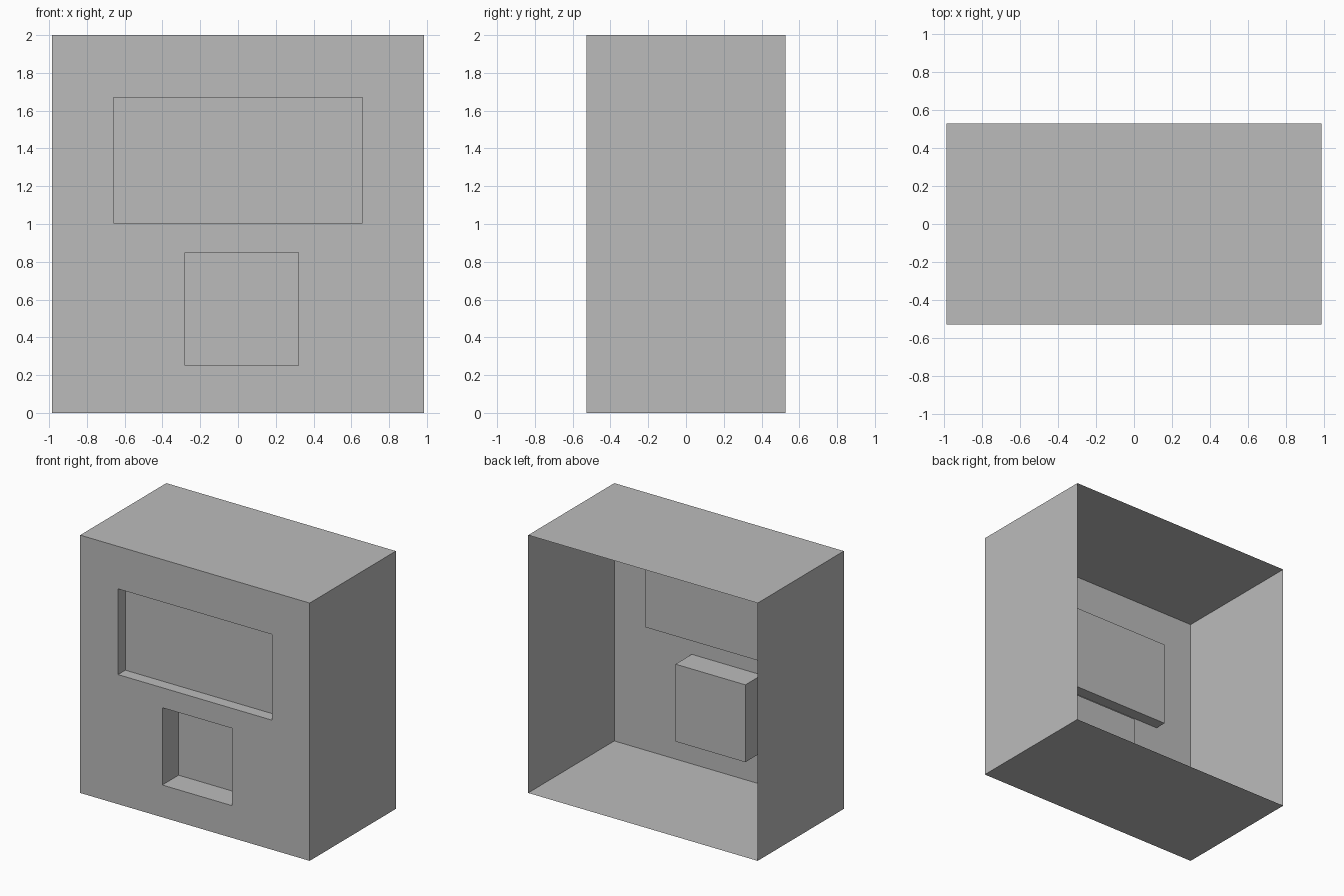
import bpy
import bmesh
from mathutils import Vector

default_cube = bpy.data.objects.get("Cube")
if default_cube:
    bpy.data.objects.remove(default_cube, do_unlink=True)

WIDTH, DEPTH, HEIGHT = 1.97, 1.056, 2.0

# Each recess: x range, z range, depth
RECESSES = [
    ((-0.66, 0.66), (1.005, 1.67), 0.09),
    ((-0.28, 0.32), (0.25, 0.85), 0.2),
]

# Plain grey material
grey = bpy.data.materials.new("plain grey")
grey.use_nodes = True
colour = (0.5, 0.5, 0.5, 1.0)
grey.diffuse_color = colour
grey.node_tree.nodes["Principled BSDF"].inputs["Base Color"].default_value = colour

# Thin-walled case, open at the back
bm = bmesh.new()
bmesh.ops.create_cube(bm, size=1)
bmesh.ops.scale(bm, vec=(WIDTH, DEPTH, HEIGHT), verts=bm.verts)
bmesh.ops.translate(bm, vec=(0, 0, HEIGHT / 2), verts=bm.verts)
bm.normal_update()
back = [f for f in bm.faces if f.normal.y > 0.9]
bmesh.ops.delete(bm, geom=back, context='FACES_ONLY')


def front_faces():
    bm.normal_update()
    return [f for f in bm.faces
            if f.normal.y < -0.9 and f.calc_center_median().y < -DEPTH / 2 + 0.001]


def cut_front(point, normal):
    """Slice only the front panel along a plane."""
    faces = front_faces()
    edges = {e for f in faces for e in f.edges}
    verts = {v for f in faces for v in f.verts}
    bmesh.ops.bisect_plane(bm, geom=list(verts) + list(edges) + faces,
                           plane_co=point, plane_no=normal, dist=0.0001)


# Cut the recess outlines into the front panel
for xs, zs, _ in RECESSES:
    for x in xs:
        cut_front(Vector((x, 0, 0)), Vector((1, 0, 0)))
    for z in zs:
        cut_front(Vector((0, 0, z)), Vector((0, 0, 1)))

# Push each outlined area back to form its recess
for (x0, x1), (z0, z1), depth in RECESSES:
    area = []
    for face in front_faces():
        c = face.calc_center_median()
        if x0 < c.x < x1 and z0 < c.z < z1:
            area.append(face)
    walls = bmesh.ops.extrude_face_region(bm, geom=area)
    moved = [v for v in walls["geom"] if isinstance(v, bmesh.types.BMVert)]
    bmesh.ops.translate(bm, vec=(0, depth, 0), verts=moved)
    leftover = [f for f in area if f.is_valid]
    if leftover:
        bmesh.ops.delete(bm, geom=leftover, context='FACES')

mesh = bpy.data.meshes.new("recessed_case")
bm.to_mesh(mesh)
bm.free()
mesh.materials.append(grey)
case = bpy.data.objects.new("recessed_case", mesh)
bpy.context.collection.objects.link(case)
